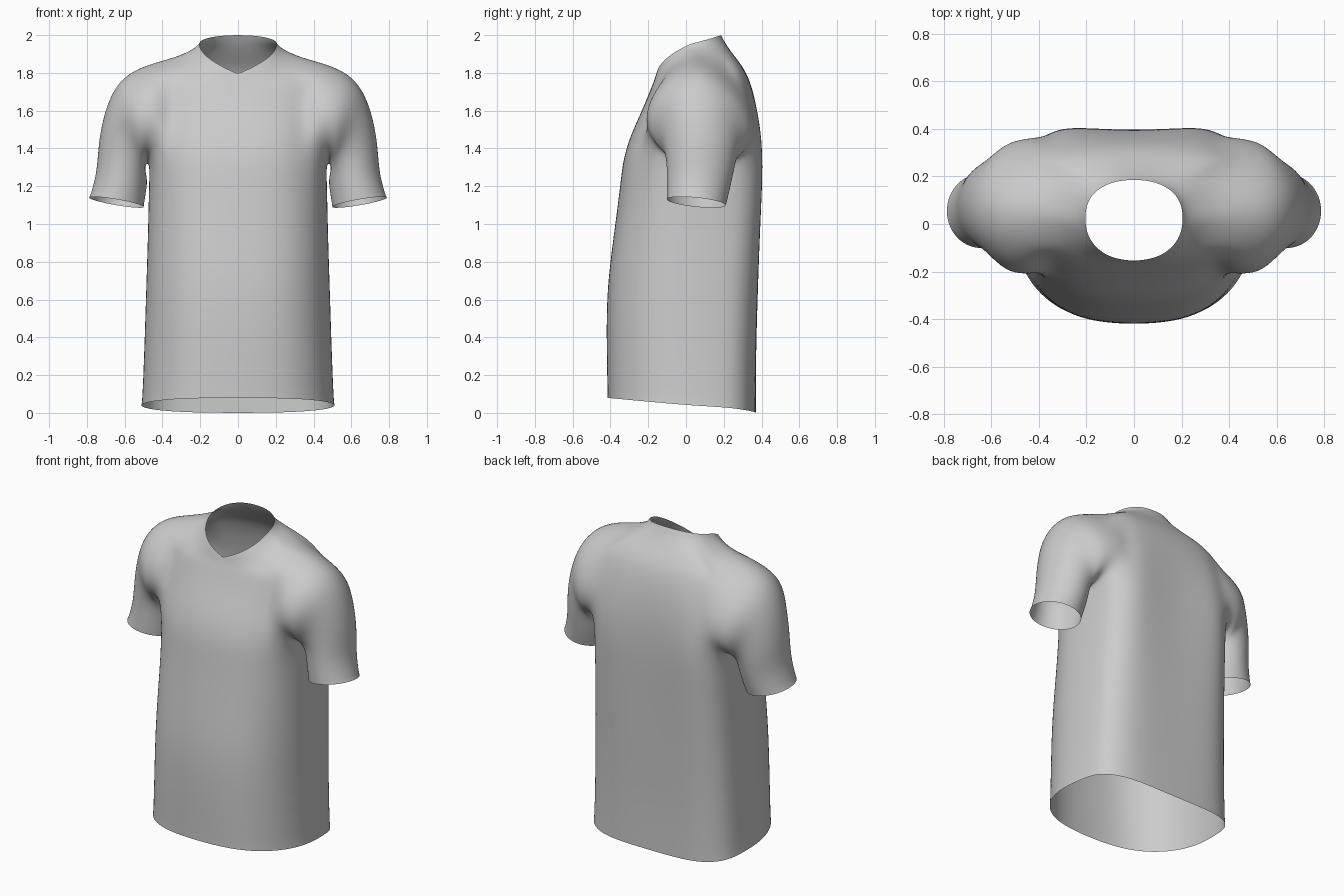
import bpy, bmesh
from math import sin, cos, pi

cube = bpy.data.objects.get("Cube")
if cube:
    bpy.data.objects.remove(cube)

HALF = 12          # columns from front centre round to back centre
ARM = (4, 8)       # columns spanned by the armhole
FIRST = 6          # torso row at the armpit
TALL = 4           # armhole height in rows

# Torso rows: height at front, side, back; front y, back y, half width, back dip
ROWS = [
    (.08, .04, .0, -.42, .395, .515, .025),
    (.12, .08, .05, -.42, .395, .51, .025),
    (.35, .33, .32, -.425, .4, .5, .03),
    (.65, .65, .65, -.425, .415, .49, .035),
    (.95, .95, .95, -.385, .437, .48, .05),
    (1.2, 1.2, 1.2, -.352, .455, .475, .06),
    (1.34, 1.33, 1.34, -.337, .46, .475, .065),
    (1.46, 1.46, 1.47, -.3, .45, .47, .06),
    (1.57, 1.59, 1.6, -.25, .42, .465, .045),
    (1.66, 1.74, 1.72, -.21, .372, .46, .02),
    (1.73, 1.85, 1.82, -.182, .318, .45, .005),
    (1.765, 1.895, 1.9, -.168, .248, .3, 0),
    (1.785, 1.93, 1.96, -.16, .208, .225, 0),
    (1.795, 1.955, 2.0, -.155, .187, .207, 0),
]

# Sleeve rings: outer x, z; inner x, z; centre y, depth, inward sag, low bulge
SLEEVE = [
    (.46, 1.855, .47, 1.33, .075, .29, .03, .22),
    (.61, 1.79, .495, 1.31, .07, .275, 0, .18),
    (.695, 1.65, .485, 1.26, .075, .21, 0, .05),
    (.74, 1.45, .478, 1.22, .078, .185, 0, 0),
    (.747, 1.28, .487, 1.16, .068, .172, 0, 0),
    (.78, 1.16, .496, 1.105, .057, .162, 0, 0),
    (.79, 1.14, .497, 1.09, .055, .16, 0, 0),
]


def torso_point(row, col):
    zf, zs, zb, front, back, width, dip = row
    t = pi * col / HALF
    c, s = cos(t), sin(t)
    mid = .025
    collar = width < .28
    x = width * s ** (.9 if collar else .75) if 0 < col < HALF else 0
    if c > 0:
        y = mid + (front - mid) * c ** (.9 if collar else .95)
        lift = 1 - 2 * t / pi if collar else c
        z = zs + (zf - zs) * lift
    else:
        c = -c
        y = mid + (back - mid) * c ** (.85 if collar else .52) - dip * c ** 8
        z = zs + (zb - zs) * c
    return x, y, z


def sleeve_point(ring, k, count):
    ox, oz, ix, iz, yc, depth, sag, low = ring
    a = 2 * pi * k / count
    u = (1 + cos(a) * 1.01) / 2
    side = depth * sin(a) * (1 - low * cos(a))
    return (ix + (ox - ix) * u - sag * abs(sin(a)),
            yc + side, iz + (oz - iz) * u - .1 * side)


bm = bmesh.new()
crease = bm.verts.layers.float.new("crease_vert")

# Torso half, leaving the armhole open
grid = [[bm.verts.new(torso_point(r, c)) for c in range(HALF + 1)] for r in ROWS]
for r in range(len(ROWS) - 1):
    for c in range(HALF):
        if FIRST <= r < FIRST + TALL and ARM[0] <= c < ARM[1]:
            continue
        bm.faces.new((grid[r][c], grid[r][c + 1], grid[r + 1][c + 1], grid[r + 1][c]))

# Sharp point at the front of the neckline
grid[-1][0][crease] = 1.0

# Armhole rim, starting at the top of the shoulder and going backwards
top, lo, hi = FIRST + TALL, *ARM
mid = (lo + hi) // 2
path = [(top, c) for c in range(mid, hi)]
path += [(r, hi) for r in range(top, FIRST, -1)]
path += [(FIRST, c) for c in range(hi, lo, -1)]
path += [(r, lo) for r in range(FIRST, top)]
path += [(top, c) for c in range(lo, mid)]
rim = [grid[r][c] for r, c in path]
n = len(rim)
for k, v in enumerate(rim):
    v.co = sleeve_point(SLEEVE[0], k, n)

# Sleeve grown out of the rim
previous = rim
for ring in SLEEVE[1:]:
    current = [bm.verts.new(sleeve_point(ring, k, n)) for k in range(n)]
    for k in range(n):
        j = (k + 1) % n
        bm.faces.new((previous[k], previous[j], current[j], current[k]))
    previous = current

# Drop the spare points inside the armhole and face everything outwards
bmesh.ops.delete(bm, geom=[v for v in bm.verts if not v.link_faces], context='VERTS')
bmesh.ops.recalc_face_normals(bm, faces=bm.faces)
if sum(f.normal.x * f.calc_area() for f in bm.faces) < 0:
    bmesh.ops.reverse_faces(bm, faces=bm.faces)
for f in bm.faces:
    f.smooth = True

mesh = bpy.data.meshes.new("shirt")
bm.to_mesh(mesh)
bm.free()
shirt = bpy.data.objects.new("shirt", mesh)
bpy.context.collection.objects.link(shirt)

# Mirror to the other side, then smooth
mirror = shirt.modifiers.new("mirror", 'MIRROR')
mirror.use_clip = True
mirror.merge_threshold = .002
subdivision = shirt.modifiers.new("subdivision", 'SUBSURF')
subdivision.levels = subdivision.render_levels = 3

# Plain cloth colour
cloth = bpy.data.materials.new("light_grey_cloth")
cloth.use_nodes = True
colour = (.6, .6, .6, 1)
cloth.diffuse_color = colour
cloth.node_tree.nodes["Principled BSDF"].inputs["Base Color"].default_value = colour
mesh.materials.append(cloth)
